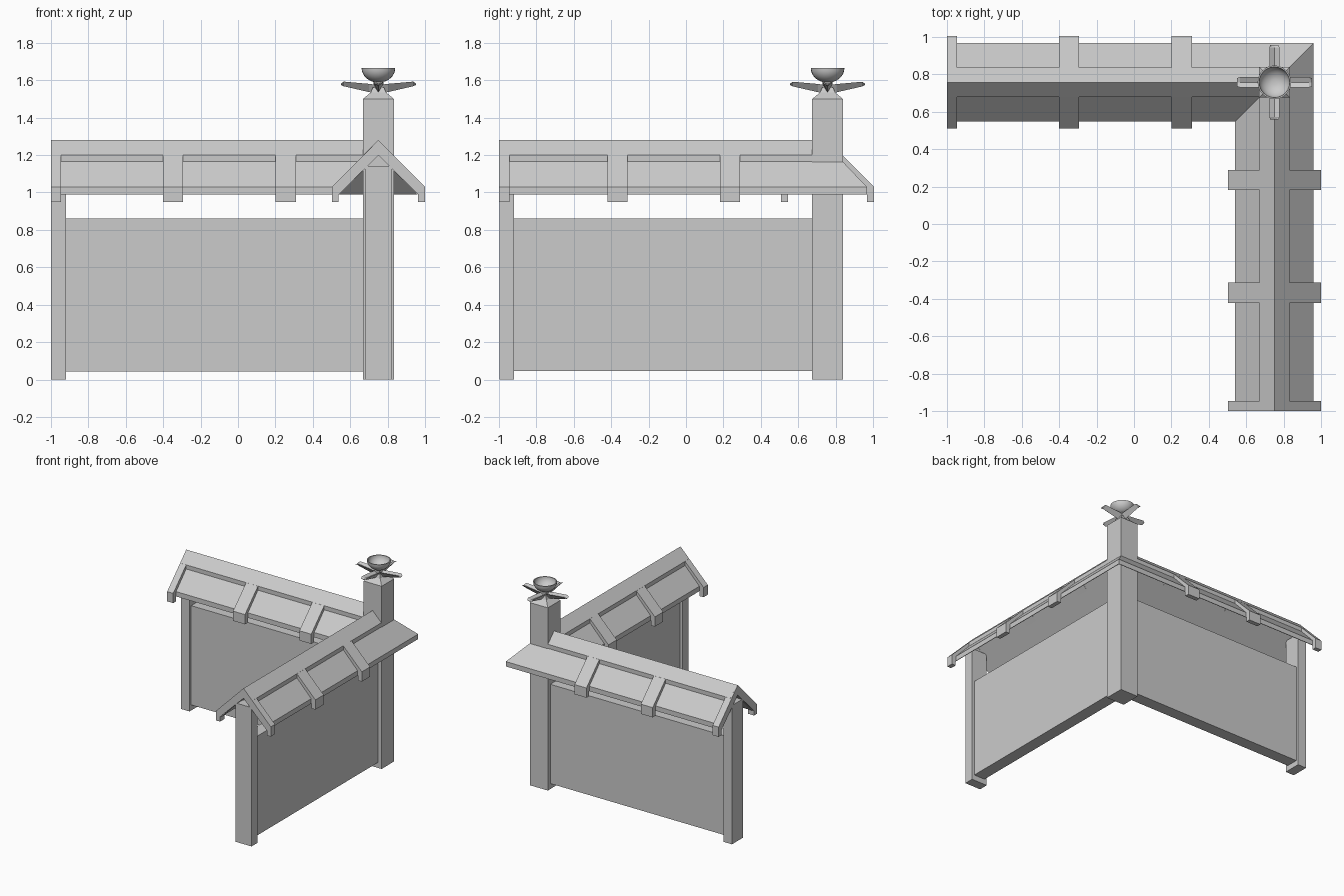
import bpy, bmesh, math

if "Cube" in bpy.data.objects:
    bpy.data.objects.remove(bpy.data.objects["Cube"])

CX, CY = 0.75, 0.757   # corner post centre


def mesh_object(name, verts, faces):
    me = bpy.data.meshes.new(name)
    me.from_pydata(verts, [], faces)
    bm = bmesh.new()
    bm.from_mesh(me)
    bmesh.ops.recalc_face_normals(bm, faces=bm.faces)
    bm.to_mesh(me)
    bm.free()
    ob = bpy.data.objects.new(name, me)
    bpy.context.collection.objects.link(ob)
    return ob


def loft(name, rings):
    """Closed solid through rings of equal vertex count."""
    n = len(rings[0])
    faces = [tuple(range(n)), tuple(range((len(rings) - 1) * n, len(rings) * n))]
    for k in range(len(rings) - 1):
        for i in range(n):
            j = (i + 1) % n
            faces.append((k * n + i, k * n + j, (k + 1) * n + j, (k + 1) * n + i))
    return mesh_object(name, [v for r in rings for v in r], faces)


def square(cx, cy, hx, hy, z):
    return [(cx - hx, cy - hy, z), (cx + hx, cy - hy, z),
            (cx + hx, cy + hy, z), (cx - hx, cy + hy, z)]


def mirrored(half):
    """Full gable profile from the right half of its top and underside lines."""
    top, under = half
    left_top = [(-o, z) for o, z in reversed(top) if o > 0]
    left_under = [(-o, z) for o, z in under if o > 0]
    return left_top + top + list(reversed(under)) + left_under


RIB = mirrored(([(0, 1.28), (0.248, 1.03), (0.248, 0.95)],
                [(0, 1.198), (0.212, 0.99), (0.212, 0.95)]))
PANEL = mirrored(([(0, 1.25), (0.21, 1.03), (0.21, 0.99)],
                  [(0, 1.2), (0.205, 0.99)]))
CAP = mirrored(([(0, 1.28), (0.08, 1.2), (0.08, 1.16)], [(0, 1.24), (0.075, 1.16)]))
BOX = lambda w, a, b: [(-w, a), (w, a), (w, b), (-w, b)]

# Two wings meeting at the corner post
wings = {
    "left": (lambda s, o, z: (s, CY + o, z), CX, (-0.347, 0.255)),
    "front": (lambda s, o, z: (CX + o, s, z), CY, (-0.367, 0.235)),
}
for side, (place, centre, mids) in wings.items():
    def sweep(name, prof, a, b, mitre=False):
        r0 = [place(a, o, z) for o, z in prof]
        r1 = [place(b + (o if mitre else 0), o, z) for o, z in prof]
        return loft(f"{side}_{name}", [r0, r1])

    sweep("wall", BOX(0.05, 0.045, 0.86), -0.93, centre)
    sweep("end_post", BOX(0.072, 0, 1.14), -0.998, -0.92)
    sweep("roof_panels", PANEL, -0.99, centre, mitre=True)
    sweep("ridge_cap", CAP, -0.99, centre - 0.075)
    sweep("end_rib", RIB, -1.0, -0.945)
    for i, m in enumerate(mids):
        sweep(f"rib_{i + 1}", RIB, m - 0.054, m + 0.054)

# Corner post with tapered top
loft("corner_post", [square(CX, CY, 0.082, 0.082, 0), square(CX, CY, 0.082, 0.082, 1.5),
                     square(CX, CY, 0.04, 0.04, 1.535), square(CX, CY, 0.03, 0.03, 1.56)])

# Four trough-shaped petals on the post top
for k in range(4):
    c, s = round(math.cos(k * math.pi / 2)), round(math.sin(k * math.pi / 2))
    rings = []
    for r, w, edge, valley, keel in ((0.01, 0.022, 1.575, 1.56, 1.53),
                                     (0.05, 0.027, 1.58, 1.565, 1.536),
                                     (0.185, 0.027, 1.592, 1.582, 1.567),
                                     (0.2, 0.022, 1.582, 1.578, 1.574)):
        sec = [(-w, edge), (0, valley), (w, edge), (0, keel)]
        rings.append([(CX + c * r - s * o, CY + s * r + c * o, z) for o, z in sec])
    loft(f"petal_{k + 1}", rings)

# Hollow bowl finial: revolve an outer and inner arc
SEG, ARC = 24, 8
profile = [(0.09 * math.sin(t), 1.665 - 0.078 * math.cos(t))
           for t in (math.pi / 2 * i / ARC for i in range(1, ARC + 1))]
profile += [(0.082 * math.sin(t), 1.665 - 0.07 * math.cos(t))
            for t in (math.pi / 2 * i / ARC for i in range(ARC, 0, -1))]
rings = [[(CX + r * math.cos(2 * math.pi * j / SEG), CY + r * math.sin(2 * math.pi * j / SEG), z)
          for j in range(SEG)] for r, z in profile]
bowl = loft("finial_bowl", rings)
bpy.context.view_layer.objects.active = bowl
bowl.select_set(True)
bpy.ops.object.shade_smooth_by_angle(angle=math.radians(35))

# Small stem under the bowl
loft("bowl_stem", [square(CX, CY, 0.02, 0.02, 1.54), square(CX, CY, 0.025, 0.025, 1.592)])
